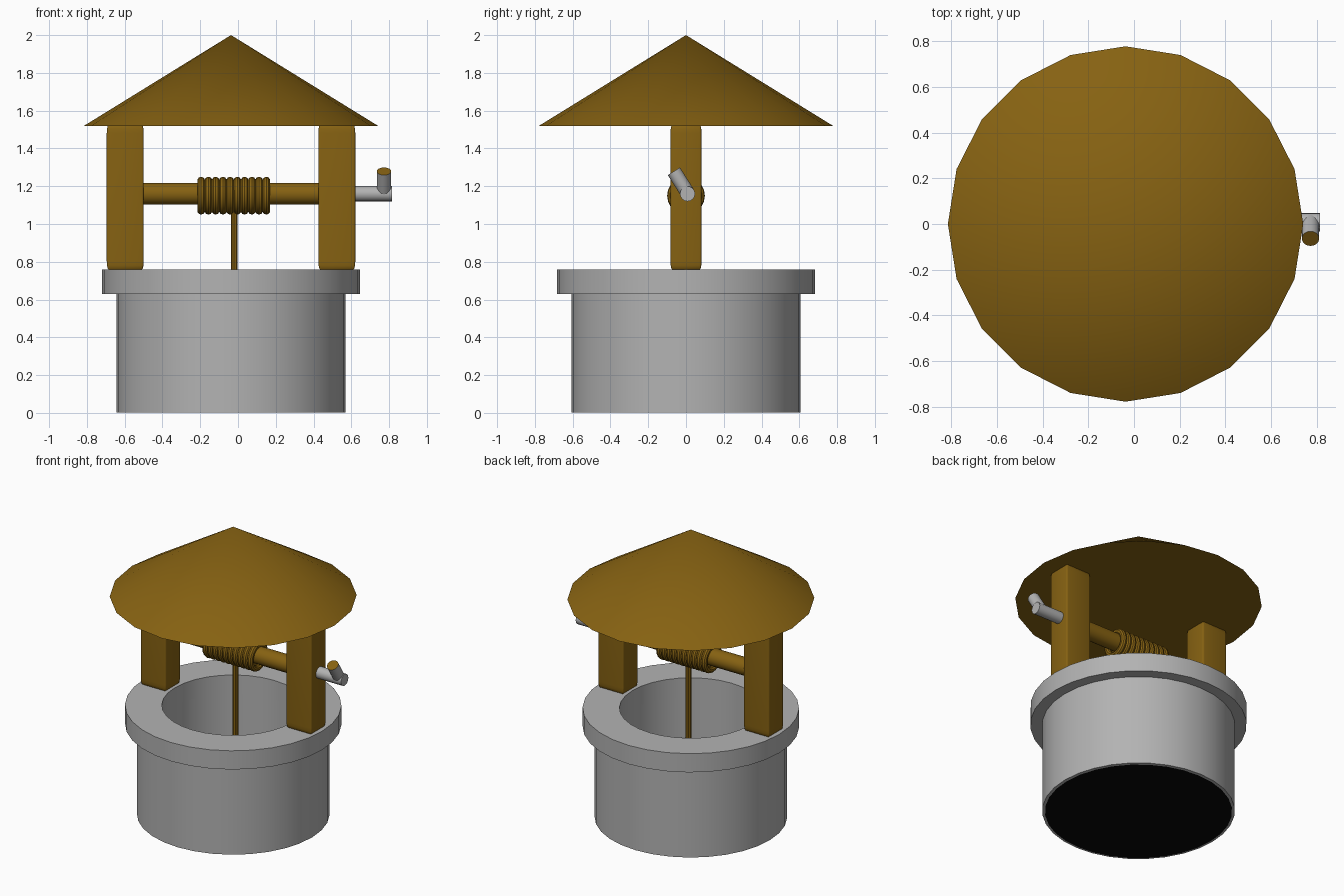
import bpy, bmesh, math
from mathutils import Vector, Matrix

if "Cube" in bpy.data.objects:
    bpy.data.objects.remove(bpy.data.objects["Cube"])

CX = -0.037  # axis of the well


def material(name, rgb):
    m = bpy.data.materials.new(name)
    m.diffuse_color = (*rgb, 1)
    m.use_nodes = True
    m.node_tree.nodes["Principled BSDF"].inputs["Base Color"].default_value = m.diffuse_color
    return m


WOOD = material("brown_wood", (0.24, 0.122, 0.006))
STONE = material("grey_stone", (0.45, 0.45, 0.45))
BLACK = material("black_depth", (0.002, 0.002, 0.002))


def finish(name, bm, *mats, smooth=True):
    bmesh.ops.recalc_face_normals(bm, faces=bm.faces)
    mesh = bpy.data.meshes.new(name)
    bm.to_mesh(mesh)
    bm.free()
    ob = bpy.data.objects.new(name, mesh)
    bpy.context.collection.objects.link(ob)
    for m in mats:
        mesh.materials.append(m)
    if smooth:
        bpy.ops.object.select_all(action='DESELECT')
        ob.select_set(True)
        bpy.context.view_layer.objects.active = ob
        bpy.ops.object.shade_smooth_by_angle(angle=math.radians(35))
    return ob


def add_rod(bm, a, b, r1, r2, sides):
    """Cylinder or cone running from point a to point b."""
    a, b = Vector(a), Vector(b)
    d = b - a
    mat = Matrix.Translation((a + b) / 2) @ d.to_track_quat('Z', 'Y').to_matrix().to_4x4()
    bmesh.ops.create_cone(bm, cap_ends=True, segments=sides, radius1=r1,
                          radius2=r2, depth=d.length, matrix=mat)


def rod(name, a, b, r, mat, sides=16, r2=None):
    bm = bmesh.new()
    add_rod(bm, a, b, r, r if r2 is None else r2, sides)
    return finish(name, bm, mat)


def add_lathe(bm, profile, sides, mat=Matrix()):
    """Sweep a closed (radius, height) profile around the local z axis."""
    rings = []
    for i in range(sides):
        t = 2 * math.pi * i / sides
        rings.append([bm.verts.new(mat @ Vector((r * math.cos(t), r * math.sin(t), z)))
                      for r, z in profile])
    n = len(profile)
    for i in range(sides):
        p, q = rings[i], rings[(i + 1) % sides]
        for j in range(n):
            k = (j + 1) % n
            bm.faces.new((p[j], q[j], q[k], p[k]))


def ring(name, r_in, r_out, z0, z1, mat):
    bm = bmesh.new()
    add_lathe(bm, [(r_in, z0), (r_out, z0), (r_out, z1), (r_in, z1)], 32,
              Matrix.Translation((CX, 0, 0)))
    return finish(name, bm, mat)


# Stone body and overhanging rim
ring("well_wall", 0.452, 0.607, 0.003, 0.63, STONE)
ring("well_rim", 0.45, 0.682, 0.63, 0.76, STONE)

# Dark bottom of the shaft
bm = bmesh.new()
bmesh.ops.create_circle(bm, cap_ends=True, segments=32, radius=0.59,
                        matrix=Matrix.Translation((CX, 0, 0)))
finish("well_bottom", bm, BLACK, smooth=False)

# Conical roof
rod("roof", (CX, 0, 1.52), (CX, 0, 2.0), 0.778, WOOD, sides=20, r2=0)

# Posts: bevelled blocks, stretched tall
for side, label in ((-1, "left"), (1, "right")):
    bm = bmesh.new()
    bmesh.ops.create_cube(bm, size=1)
    bmesh.ops.bevel(bm, geom=bm.edges[:], offset=0.06, segments=3,
                    profile=0.5, affect='EDGES')
    bmesh.ops.scale(bm, vec=(0.196, 0.164, 0.77), verts=bm.verts)
    bmesh.ops.translate(bm, vec=(CX + side * 0.56, 0, 1.142), verts=bm.verts)
    finish(label + "_post", bm, WOOD)

# Axle with the wound rope
rod("axle", (-0.55, 0, 1.16), (0.48, 0, 1.16), 0.058, WOOD)
bm = bmesh.new()
turns, x0, x1 = 10, -0.195, 0.15
for i in range(turns):
    x = x0 + (x1 - x0) * i / (turns - 1)
    section = [(0.079 + 0.021 * math.cos(a), 0.021 * math.sin(a))
               for a in (2 * math.pi * k / 10 for k in range(10))]
    add_lathe(bm, section, 20, Matrix.Translation((x, 0, 1.15)) @ Matrix.Rotation(math.pi / 2, 4, 'Y'))
finish("rope_coil", bm, WOOD)
rod("hanging_rope", (-0.02, 0, 1.10), (-0.02, 0, 0.545), 0.019, WOOD, sides=10)

# Bucket hanging inside the shaft
bm = bmesh.new()
add_lathe(bm, [(0.0, 0.15), (0.11, 0.15), (0.14, 0.38), (0.125, 0.38), (0.098, 0.165), (0.0, 0.165)],
          20, Matrix.Translation((-0.02, 0, 0)))
bmesh.ops.remove_doubles(bm, verts=bm.verts, dist=0.0001)
finish("bucket", bm, WOOD)
bm = bmesh.new()
arc = [(-0.02 + 0.13 * math.cos(math.pi * k / 8), 0, 0.37 + 0.17 * math.sin(math.pi * k / 8))
       for k in range(9)]
for a, b in zip(arc, arc[1:]):
    add_rod(bm, a, b, 0.012, 0.012, 8)
finish("bucket_handle", bm, STONE)

# Crank shaft and angled grip with a wooden end
rod("crank_shaft", (0.56, 0.008, 1.16), (0.815, 0.008, 1.16), 0.04, STONE)
bm = bmesh.new()
start, end = Vector((0.773, 0.008, 1.165)), Vector((0.773, -0.064, 1.279))
add_rod(bm, start, end, 0.038, 0.038, 16)
bm.normal_update()
axis = (end - start).normalized()
for f in bm.faces:
    f.material_index = 1 if f.normal.dot(axis) > 0.9 else 0
finish("crank_grip", bm, STONE, WOOD)
